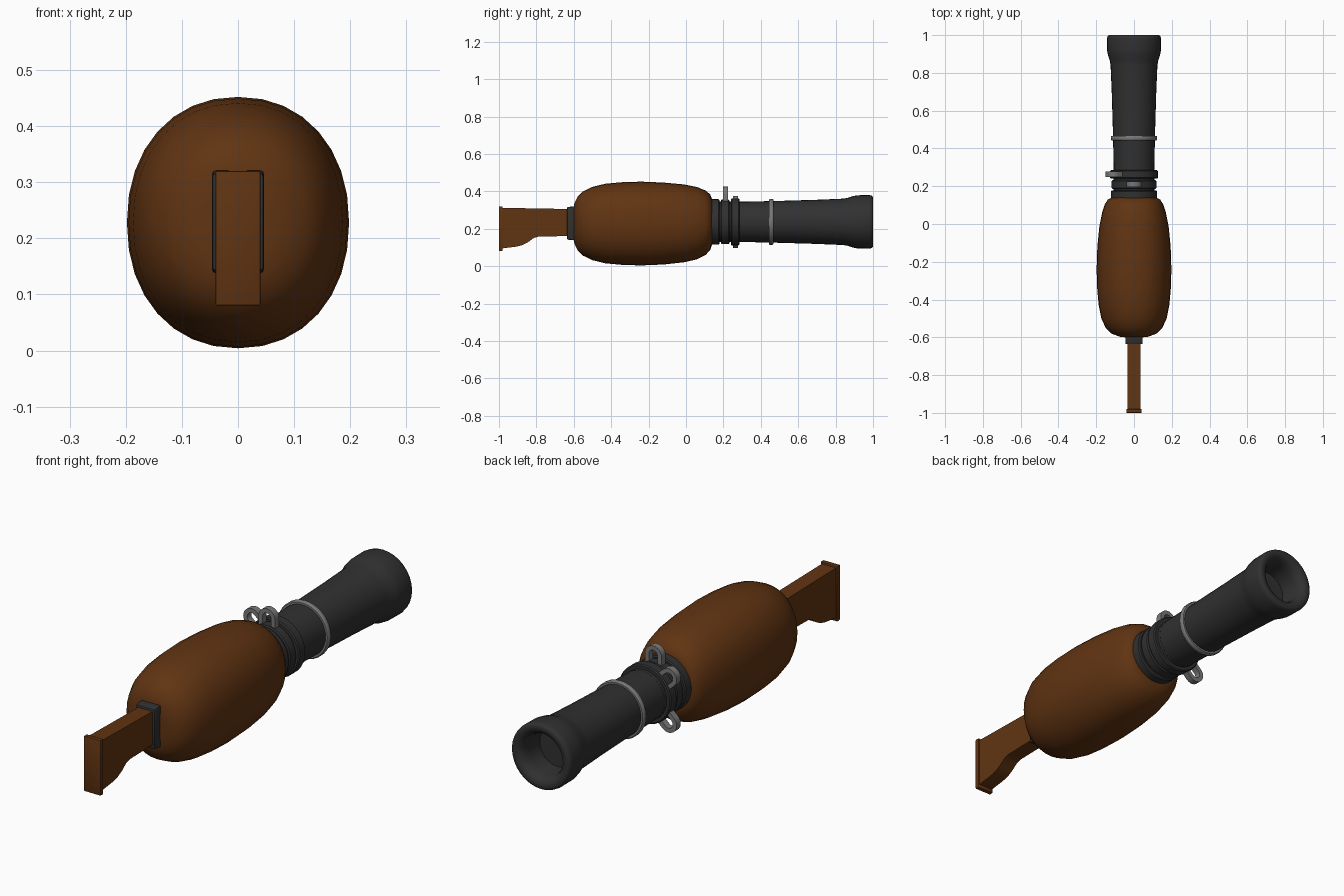
import bpy, bmesh, math
from mathutils import Matrix, Vector

if "Cube" in bpy.data.objects:
    bpy.data.objects.remove(bpy.data.objects["Cube"])


def material(name, rgb):
    m = bpy.data.materials.new(name)
    m.diffuse_color = (*rgb, 1)
    m.use_nodes = True
    m.node_tree.nodes["Principled BSDF"].inputs["Base Color"].default_value = m.diffuse_color
    return m


BROWN = material("brown", (0.118, 0.034, 0.006))
DARK = material("dark grey", (0.030, 0.030, 0.031))
STEEL = material("steel grey", (0.19, 0.19, 0.19))
AXIS_Z = 0.237


def finish(name, bm, mat, angle=40):
    bmesh.ops.recalc_face_normals(bm, faces=bm.faces)
    me = bpy.data.meshes.new(name)
    bm.to_mesh(me)
    bm.free()
    me.materials.append(mat)
    ob = bpy.data.objects.new(name, me)
    bpy.context.collection.objects.link(ob)
    bpy.ops.object.select_all(action='DESELECT')
    ob.select_set(True)
    bpy.context.view_layer.objects.active = ob
    bpy.ops.object.shade_smooth_by_angle(angle=math.radians(angle))
    return ob


def loft(name, stations, mat, n=32, power=2.0, angle=40, closed=False):
    """stations: (y, half width, half height, centre z)"""
    bm = bmesh.new()
    rings = []
    for y, a, b, cz in stations:
        ring = []
        for i in range(n):
            t = 2 * math.pi * i / n
            c, s = math.cos(t), math.sin(t)
            x = math.copysign(abs(c) ** (2 / power), c) * a
            z = math.copysign(abs(s) ** (2 / power), s) * b
            ring.append(bm.verts.new((x, y, cz + z)))
        rings.append(ring)
    pairs = list(zip(rings, rings[1:]))
    if closed:
        pairs.append((rings[-1], rings[0]))
    for r, q in pairs:
        for i in range(n):
            j = (i + 1) % n
            bm.faces.new((r[i], r[j], q[j], q[i]))
    if not closed:
        bm.faces.new(rings[0])
        bm.faces.new(rings[-1])
    return finish(name, bm, mat, angle)


def lathe(name, profile, mat, **kw):
    return loft(name, [(y, r, r, AXIS_Z) for y, r in profile], mat, **kw)


def plate(name, outline, half, mat, bevel=0.0):
    """Extrude a (y, z) outline across x."""
    bm = bmesh.new()
    f = bm.faces.new([bm.verts.new((-half, y, z)) for y, z in outline])
    ext = bmesh.ops.extrude_face_region(bm, geom=[f])
    bmesh.ops.translate(bm, vec=(2 * half, 0, 0),
                        verts=[v for v in ext["geom"] if isinstance(v, bmesh.types.BMVert)])
    if bevel:
        bmesh.ops.bevel(bm, geom=bm.edges[:], offset=bevel, segments=2,
                        affect='EDGES', profile=0.5)
    return finish(name, bm, mat, 35)


# rounded wooden body
loft("body", [
    (-0.600, 0.045, 0.085, 0.228), (-0.597, 0.075, 0.108, 0.228),
    (-0.580, 0.120, 0.143, 0.228), (-0.550, 0.150, 0.172, 0.228),
    (-0.500, 0.173, 0.196, 0.228), (-0.430, 0.187, 0.213, 0.228),
    (-0.340, 0.195, 0.221, 0.228), (-0.240, 0.198, 0.224, 0.228),
    (-0.120, 0.194, 0.219, 0.228), (-0.010, 0.183, 0.208, 0.229),
    (0.060, 0.169, 0.193, 0.230), (0.105, 0.154, 0.172, 0.232),
    (0.130, 0.138, 0.148, 0.235), (0.140, 0.115, 0.118, 0.237)],
    BROWN, power=2.15, angle=60)

# neck with stepped rings
lathe("neck", [(0.12, 0.108), (0.30, 0.108)], DARK)
for i, (y0, y1, r) in enumerate([(0.132, 0.178, 0.122), (0.186, 0.232, 0.119),
                                 (0.240, 0.286, 0.126)]):
    lathe(f"neck_ring_{i + 1}", [(y0, r - 0.005), (y0 + 0.005, r),
                                 (y1 - 0.005, r), (y1, r - 0.005)], DARK)

# flared barrel with a hollow rounded muzzle
lathe("barrel", [
    (0.28, 0.107), (0.50, 0.112), (0.70, 0.118), (0.84, 0.124), (0.865, 0.128),
    (0.89, 0.137), (0.915, 0.142), (0.98, 0.143), (0.994, 0.140), (1.0, 0.132),
    (0.998, 0.115), (0.99, 0.102), (0.975, 0.093), (0.95, 0.088), (0.88, 0.086)],
    DARK, angle=50)

# steel barrel band
lathe("barrel_band", [(0.443, 0.108), (0.443, 0.119), (0.448, 0.123),
                      (0.462, 0.123), (0.467, 0.119), (0.467, 0.108)], STEEL, closed=True)


def hook(name, y, degrees):
    """Arched steel loop standing out from the neck, turned about the barrel."""
    bm = bmesh.new()
    ro, ri, t, base, foot = 0.040, 0.021, 0.014, 0.148, 0.112
    path = [(-1, 0, foot)]
    path += [(-math.cos(a), math.sin(a), base)
             for a in (math.pi * k / 12 for k in range(13))]
    path += [(1, 0, foot)]
    loops = []
    for c, s, b in path:
        loops.append([bm.verts.new((c * r, dy, b + s * r))
                      for r, dy in ((ri, -t), (ro, -t), (ro, t), (ri, t))])
    for p, q in zip(loops, loops[1:]):
        for i in range(4):
            j = (i + 1) % 4
            bm.faces.new((p[i], p[j], q[j], q[i]))
    bm.faces.new(loops[0])
    bm.faces.new(loops[-1])
    bm.transform(Matrix.Translation(Vector((0, y, AXIS_Z))) @
                 Matrix.Rotation(math.radians(degrees), 4, 'Y'))
    finish(name, bm, STEEL)


hook("top_hook", 0.211, 0)
hook("upper_side_hook", 0.264, -48)
hook("lower_side_hook", 0.264, -132)

# stock, butt plate and collar
plate("stock", [(-0.59, 0.162), (-0.79, 0.158), (-0.815, 0.150), (-0.845, 0.128),
                (-0.875, 0.112), (-0.91, 0.104), (-0.99, 0.094),
                (-0.99, 0.312), (-0.59, 0.305)], 0.034, BROWN)
plate("butt_plate", [(-1.0, 0.08), (-0.98, 0.08), (-0.98, 0.32), (-1.0, 0.32)],
      0.040, BROWN, 0.003)
plate("stock_collar", [(-0.636, 0.142), (-0.585, 0.137), (-0.585, 0.322), (-0.636, 0.316)],
      0.046, DARK, 0.006)
